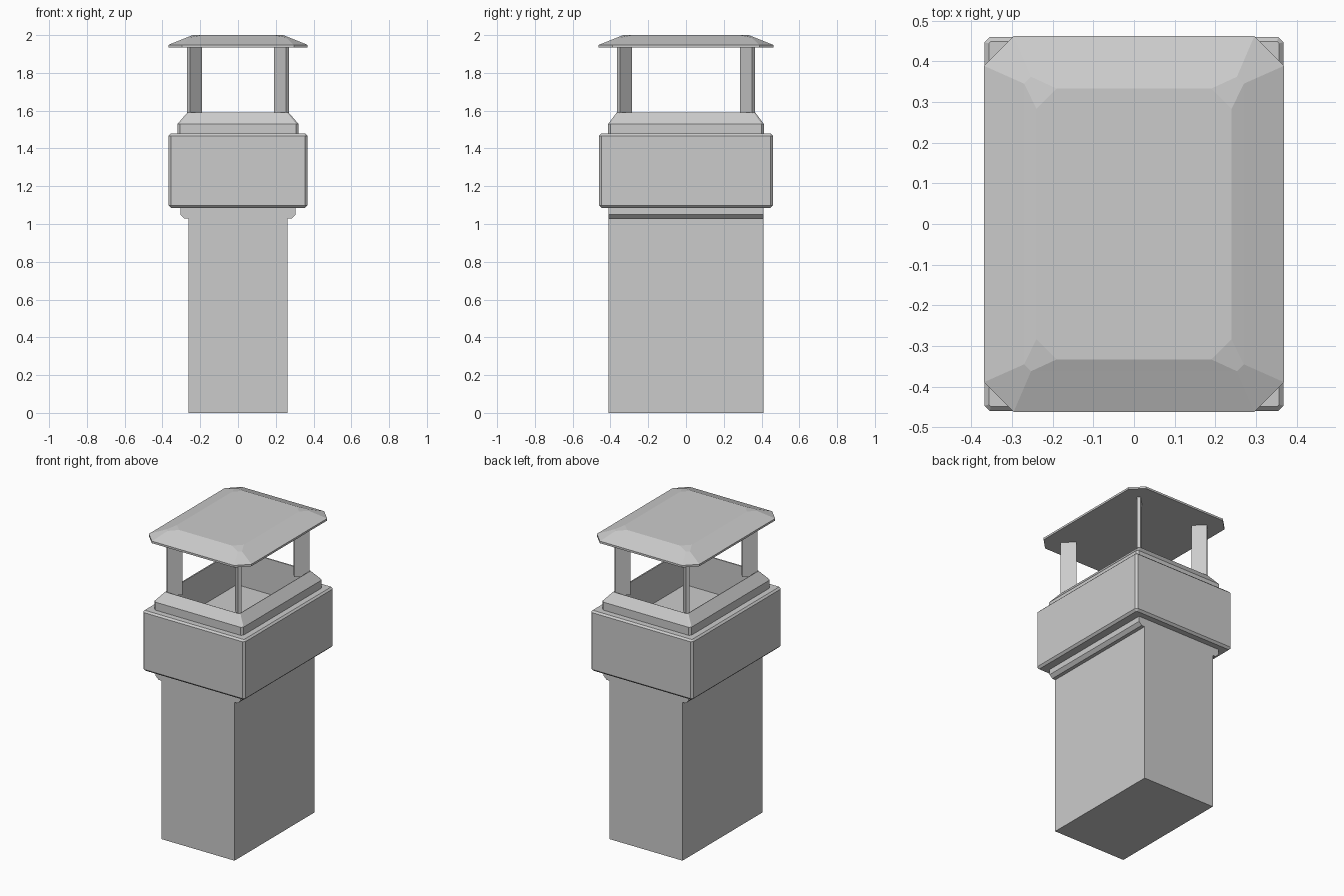
import bpy, bmesh

if "Cube" in bpy.data.objects:
    bpy.data.objects.remove(bpy.data.objects["Cube"])


def finish(bm, name):
    bmesh.ops.remove_doubles(bm, verts=bm.verts, dist=0.0005)
    bmesh.ops.recalc_face_normals(bm, faces=bm.faces)
    mesh = bpy.data.meshes.new(name)
    bm.to_mesh(mesh)
    bm.free()
    ob = bpy.data.objects.new(name, mesh)
    bpy.context.collection.objects.link(ob)
    return ob


def loft(name, rings, closed=False):
    """Stack rectangles with cut corners: (half x, half y, corner cut, z)."""
    bm = bmesh.new()
    loops = []
    for a, b, c, z in rings:
        pts = [(a, b - c), (a - c, b), (c - a, b), (-a, b - c),
               (-a, c - b), (c - a, -b), (a - c, -b), (a, c - b)]
        loops.append([bm.verts.new((x, y, z)) for x, y in pts])
    pairs = list(zip(loops, loops[1:]))
    if closed:
        pairs.append((loops[-1], loops[0]))
    for lo, hi in pairs:
        for i in range(8):
            j = (i + 1) % 8
            bm.faces.new((lo[i], lo[j], hi[j], hi[i]))
    if not closed:
        bm.faces.new(loops[0])
        bm.faces.new(loops[-1])
    return finish(bm, name)


def extrude(name, pts, vec):
    """Prism from a polygon of 3D points."""
    bm = bmesh.new()
    face = bm.faces.new([bm.verts.new(p) for p in pts])
    new = bmesh.ops.extrude_face_region(bm, geom=[face], use_keep_orig=True)["geom"]
    bmesh.ops.translate(bm, vec=vec, verts=[v for v in new if isinstance(v, bmesh.types.BMVert)])
    return finish(bm, name)


# Shaft with a small corbel on its two long sides
half = [(0.262, 0), (0.262, 1.03), (0.285, 1.03), (0.305, 1.05), (0.305, 1.09)]
profile = half + [(-x, z) for x, z in reversed(half)]
extrude("chimney_shaft", [(x, -0.41, z) for x, z in profile], (0, 0.82, 0))

# Wide block with chamfered edges and a sunken flue opening
loft("chimney_block", [
    (0.355, 0.447, 0.005, 1.085), (0.368, 0.46, 0.013, 1.098),
    (0.368, 0.46, 0.013, 1.467), (0.357, 0.449, 0.005, 1.478),
    (0.262, 0.362, 0, 1.478), (0.262, 0.362, 0, 1.36)])

# Sloped collar around the opening
loft("collar", [
    (0.32, 0.412, 0.012, 1.475), (0.32, 0.412, 0.012, 1.53),
    (0.268, 0.367, 0.008, 1.59), (0.262, 0.362, 0, 1.588),
    (0.262, 0.362, 0, 1.475)], closed=True)

# Four flat posts set diagonally at the corners
for i, (sx, sy) in enumerate([(1, 1), (-1, 1), (-1, -1), (1, -1)]):
    pts = [(0.27, 0.35), (0.255, 0.365), (0.19, 0.30), (0.205, 0.285)]
    extrude(f"cap_post_{i + 1}", [(sx * x, sy * y, 1.565) for x, y in pts], (0, 0, 0.385))

# Hipped rain cap with cut corners
loft("rain_cap", [
    (0.369, 0.462, 0.073, 1.935), (0.369, 0.462, 0.073, 1.948),
    (0.27, 0.362, 0.017, 1.988), (0.24, 0.333, 0.05, 2.0)])
